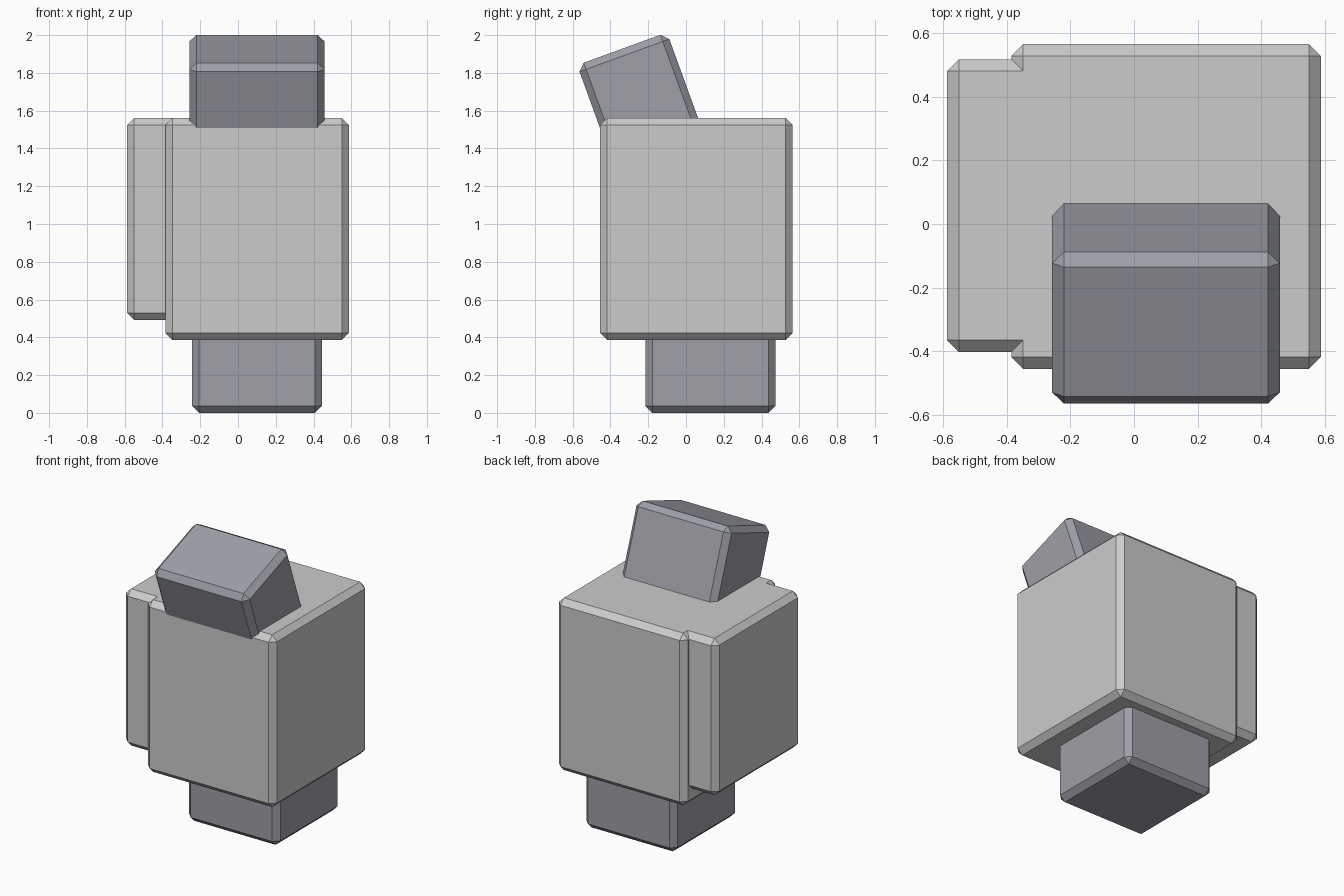
import bpy, bmesh
from math import radians
from mathutils import Matrix, Vector

if "Cube" in bpy.data.objects:
    bpy.data.objects.remove(bpy.data.objects["Cube"])

BEVEL = 0.037


def chamfered_box(name, low, high, tilt=0.0, material=None):
    """Box between two corners, all edges chamfered, turned about the world x axis."""
    low, high = Vector(low), Vector(high)
    bm = bmesh.new()
    bmesh.ops.create_cube(bm, size=1.0)
    bmesh.ops.scale(bm, vec=high - low, verts=bm.verts)
    bmesh.ops.bevel(bm, geom=bm.edges[:], offset=BEVEL, segments=1,
                    profile=0.5, affect='EDGES')
    mesh = bpy.data.meshes.new(name)
    bm.to_mesh(mesh)
    bm.free()
    obj = bpy.data.objects.new(name, mesh)
    turn = Matrix.Rotation(tilt, 4, 'X')
    obj.matrix_world = turn @ Matrix.Translation((low + high) / 2)
    if material:
        mesh.materials.append(material)
    bpy.context.collection.objects.link(obj)
    return obj


dark = bpy.data.materials.new("dark_grey")
dark.diffuse_color = (0.34, 0.35, 0.39, 1)
dark.use_nodes = True
dark.node_tree.nodes["Principled BSDF"].inputs["Base Color"].default_value = dark.diffuse_color

# Main housing and the shallower panel on its left side
chamfered_box("body", (-0.385, -0.455, 0.387), (0.587, 0.565, 1.56))
chamfered_box("side_panel", (-0.587, -0.402, 0.492), (-0.2, 0.517, 1.56))

# Square foot, sunk into the underside of the body
chamfered_box("base", (-0.243, -0.215, 0.0), (0.445, 0.473, 0.7), material=dark)

# Head leaning forward, its lower end buried in the body
chamfered_box("tilted_head", (-0.257, 0.088, 1.25), (0.458, 0.594, 1.927),
              tilt=radians(20), material=dark)
